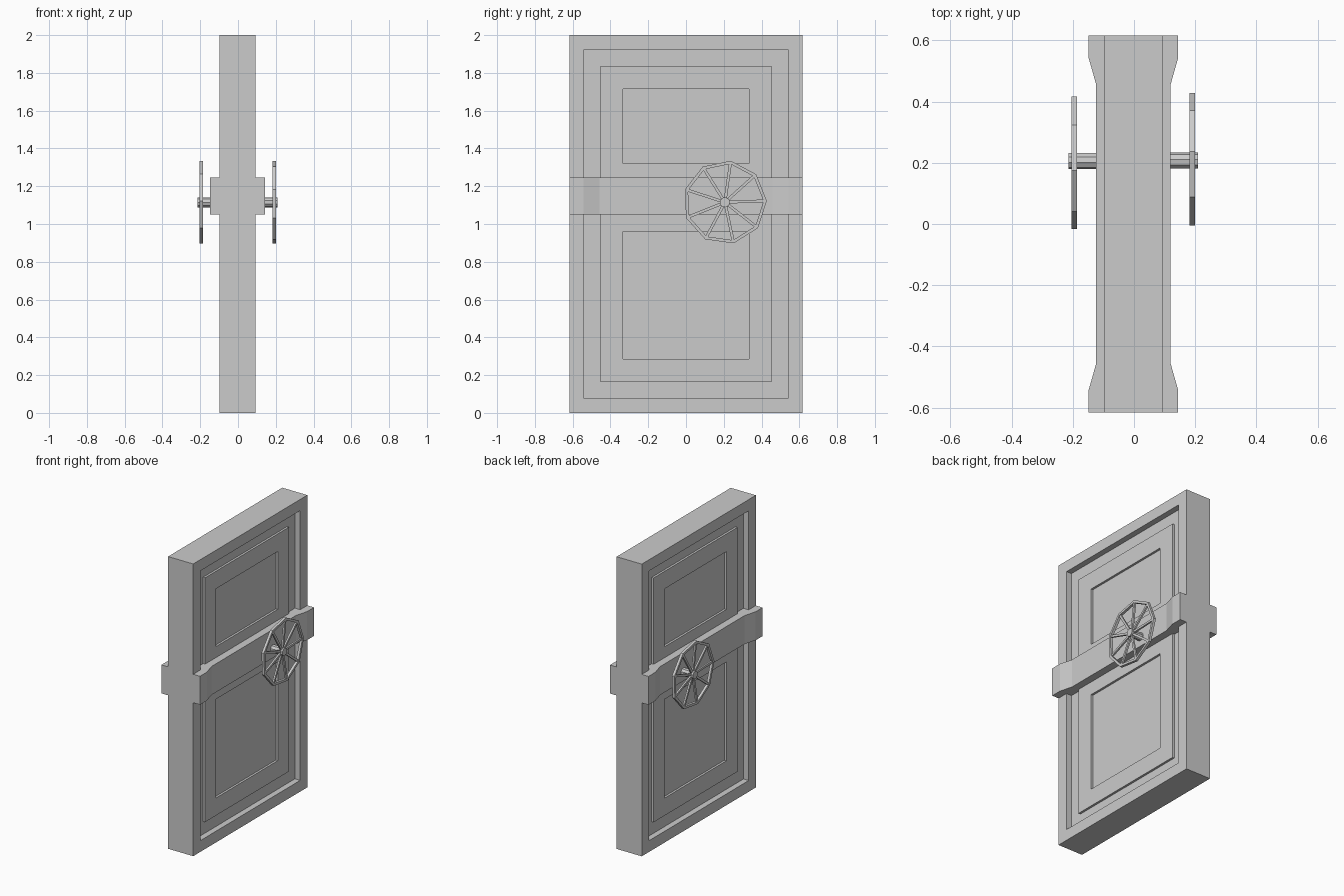
import bpy, bmesh, math
from mathutils import Matrix, Vector

if "Cube" in bpy.data.objects:
    bpy.data.objects.remove(bpy.data.objects["Cube"])

CX = -0.002                      # middle of the door thickness
HALF_T, HALF_W, HEIGHT = 0.095, 0.617, 2.0
WHEEL_Y, WHEEL_Z, SIDES = 0.206, 1.115, 9

grey = bpy.data.materials.new("plain_grey")
grey.use_nodes = True
colour = (0.6, 0.6, 0.6, 1)
grey.diffuse_color = colour
bsdf = next(n for n in grey.node_tree.nodes if n.type == 'BSDF_PRINCIPLED')
bsdf.inputs["Base Color"].default_value = colour


def finish(name, bm):
    bmesh.ops.recalc_face_normals(bm, faces=bm.faces[:])
    mesh = bpy.data.meshes.new(name)
    bm.to_mesh(mesh)
    bm.free()
    mesh.materials.append(grey)
    obj = bpy.data.objects.new(name, mesh)
    bpy.context.collection.objects.link(obj)
    return obj


def inset(bm, face, thickness, depth):
    """Inset a face, then push it in or out with straight walls."""
    bmesh.ops.inset_region(bm, faces=[face], thickness=thickness, use_even_offset=True)
    bmesh.ops.inset_region(bm, faces=[face], thickness=0, depth=depth)


# Door slab: rim, groove, raised field and two sunken panels on each side
bm = bmesh.new()
bmesh.ops.create_cube(bm, size=1, matrix=Matrix.Translation((CX, 0, HEIGHT / 2))
                      @ Matrix.Diagonal((2 * HALF_T, 2 * HALF_W, HEIGHT, 1)))
bm.normal_update()
for side in [f for f in bm.faces if abs(f.normal.x) > 0.9]:
    inset(bm, side, 0.077, -0.04)
    inset(bm, side, 0.087, 0.015)
    pieces = [side]
    for z in (1.08, 1.20):       # cuts hidden behind the crossbar
        geom = pieces + list({e for f in pieces for e in f.edges}) \
            + list({v for f in pieces for v in f.verts})
        cut = bmesh.ops.bisect_plane(bm, geom=geom, plane_co=(0, 0, z), plane_no=(0, 0, 1))
        pieces = list(set(pieces) | {g for g in cut["geom"] if isinstance(g, bmesh.types.BMFace)})
    bm.normal_update()
    for f in pieces:
        if not 1.08 < f.calc_center_median().z < 1.20:
            inset(bm, f, 0.12, -0.015)
finish("door_slab", bm)

# Crossbar wrapped around the door, thicker at its ends
bm = bmesh.new()
half = [(0.146, -HALF_W), (0.146, -0.542), (0.122, -0.457),
        (0.122, 0.457), (0.146, 0.542), (0.146, HALF_W)]
outline = half + [(-x, y) for x, y in reversed(half)]
base = bm.faces.new([bm.verts.new((CX + x, y, 1.05)) for x, y in outline])
top = bmesh.ops.extrude_face_region(bm, geom=[base])
bmesh.ops.translate(bm, vec=(0, 0, 0.195),
                    verts=[g for g in top["geom"] if isinstance(g, bmesh.types.BMVert)])
finish("crossbar", bm)


def make_wheel(prefix, turn):
    """Nine-sided hand wheel whose axle points along +x before turning."""
    place = Matrix.Translation((CX, WHEEL_Y, WHEEL_Z)) @ Matrix.Rotation(turn, 4, 'Z')
    angles = [math.radians(2) + math.tau * i / SIDES for i in range(SIDES)]

    # Rim with a slim rectangular section
    bm = bmesh.new()
    section = [(0.184, 0.205), (0.184, 0.222), (0.202, 0.222), (0.202, 0.205)]
    rings = [[bm.verts.new((x, r * math.cos(a), r * math.sin(a))) for x, r in section]
             for a in angles]
    for i, ring in enumerate(rings):
        nxt = rings[(i + 1) % SIDES]
        for j in range(4):
            k = (j + 1) % 4
            bm.faces.new((ring[j], ring[k], nxt[k], nxt[j]))
    bm.transform(place)
    finish(prefix + "_wheel_rim", bm)

    # Spokes from the axle to the rim corners
    bm = bmesh.new()
    for a in angles:
        bmesh.ops.create_cube(bm, size=1, matrix=Matrix.Rotation(a, 4, 'X')
                              @ Matrix.Translation((0.193, 0.113, 0))
                              @ Matrix.Diagonal((0.012, 0.192, 0.015, 1)))
    bm.transform(place)
    finish(prefix + "_wheel_spokes", bm)

    # Axle
    bm = bmesh.new()
    bmesh.ops.create_cone(bm, cap_ends=True, segments=SIDES, radius1=0.027, radius2=0.027,
                          depth=0.112, matrix=Matrix.Translation((0.156, 0, 0))
                          @ Matrix.Rotation(math.pi / 2, 4, 'Y'))
    bm.transform(place)
    finish(prefix + "_wheel_axle", bm)


make_wheel("left", 0)
make_wheel("right", math.pi)
